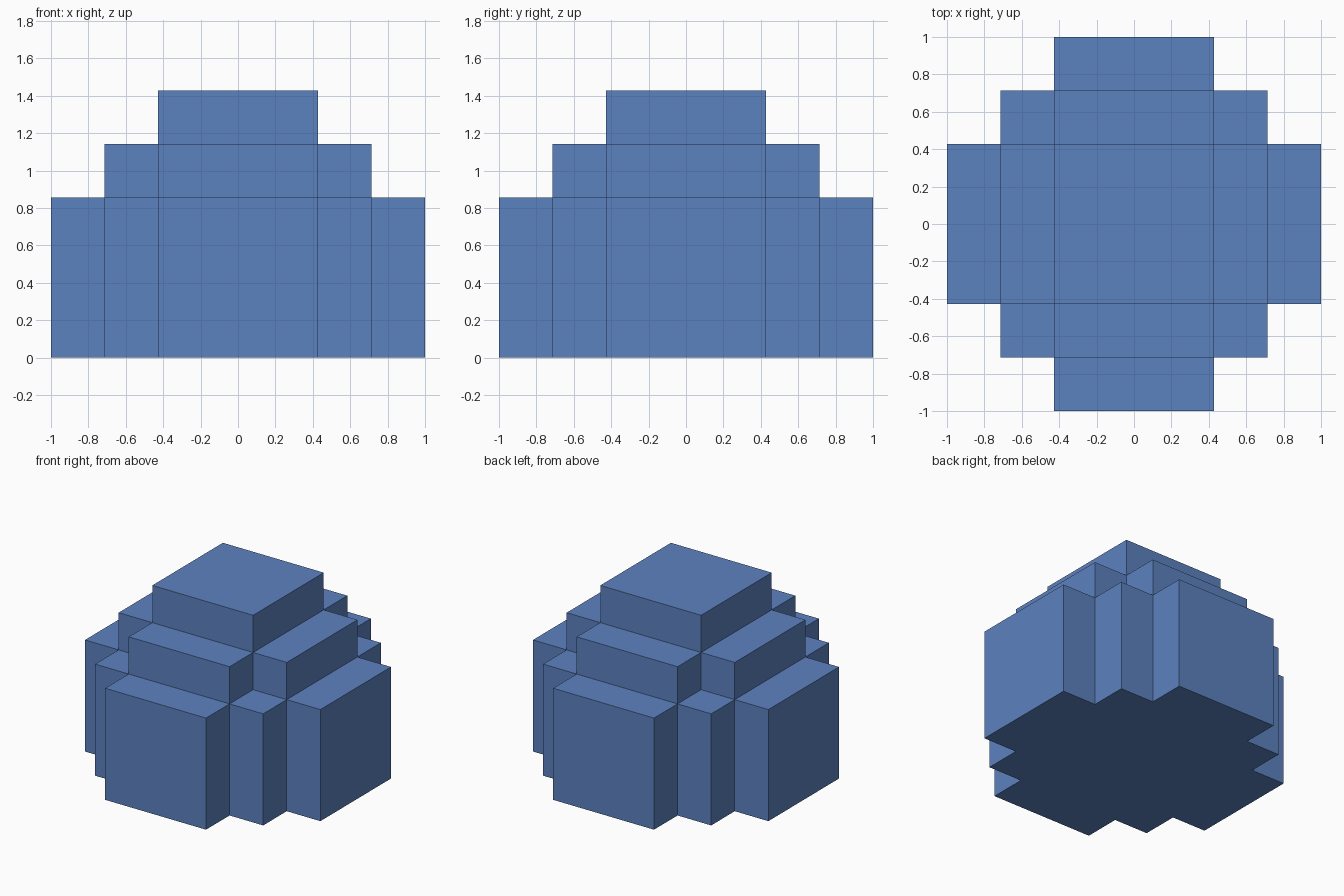
import bpy
import bmesh
import math
from itertools import product
from mathutils import Vector

cube = bpy.data.objects.get("Cube")
if cube:
    bpy.data.objects.remove(cube, do_unlink=True)

CELL = 2 / 7  # edge of one block


def step(i):
    """How many steps a block lies outside the three-block core."""
    return max(abs(i) - 1, 0)


def filled(cell):
    """Stepped dome: the steps along all axes add up to two at most."""
    return cell[2] >= -1 and sum(step(i) for i in cell) <= 2


# Blue body colour
blue = bpy.data.materials.new("blue")
blue.use_nodes = True
blue.diffuse_color = (0.107, 0.223, 0.525, 1)
blue.node_tree.nodes["Principled BSDF"].inputs["Base Color"].default_value = blue.diffuse_color

# Outer skin of the block dome
bm = bmesh.new()
span = range(-3, 4)
for cell in filter(filled, product(span, repeat=3)):
    for axis, side in product(range(3), (-1, 1)):
        neighbour = list(cell)
        neighbour[axis] += side
        if filled(neighbour):
            continue
        normal, u, v = Vector(), Vector(), Vector()
        normal[axis] = side / 2
        u[(axis + 1) % 3] = 0.5
        v[(axis + 2) % 3] = side / 2
        centre = Vector(cell) + normal + Vector((0, 0, 1.5))
        corners = (centre - u - v, centre + u - v, centre + u + v, centre - u + v)
        bm.faces.new([bm.verts.new(c * CELL) for c in corners])

# Join the skin and merge flat areas into single faces
bmesh.ops.remove_doubles(bm, verts=bm.verts, dist=0.001)
bmesh.ops.dissolve_limit(bm, angle_limit=math.radians(1), verts=bm.verts, edges=bm.edges)
bmesh.ops.recalc_face_normals(bm, faces=bm.faces)

mesh = bpy.data.meshes.new("stepped_dome")
bm.to_mesh(mesh)
bm.free()
mesh.materials.append(blue)
bpy.context.collection.objects.link(bpy.data.objects.new("stepped_dome", mesh))
